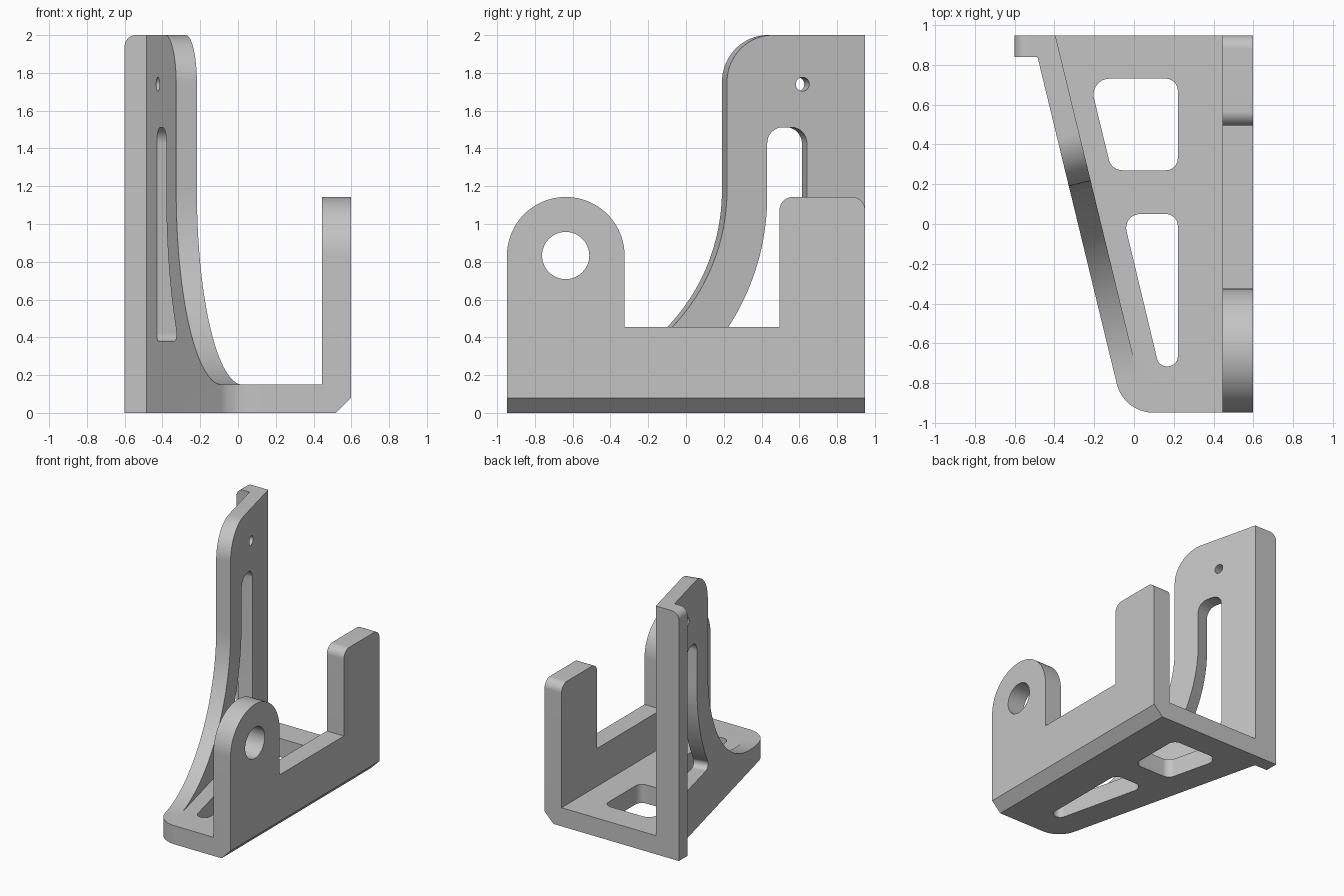
import bpy, bmesh, math
from mathutils import Vector, Matrix

if "Cube" in bpy.data.objects:
    bpy.data.objects.remove(bpy.data.objects["Cube"])

TAN = 0.2425                       # lean of the slanted wall in plan
ANG = math.atan(TAN)
COS, SIN = math.cos(ANG), math.sin(ANG)
Y = 0.948                          # half depth

grey = bpy.data.materials.new("grey")
grey.diffuse_color = (0.55, 0.55, 0.55, 1)
grey.use_nodes = True
grey.node_tree.nodes["Principled BSDF"].inputs["Base Color"].default_value = grey.diffuse_color


def rounded(corners, seg=16):
    """Outline with each (a, b, radius) corner replaced by an arc."""
    out, n = [], len(corners)
    for i, (a, b, r) in enumerate(corners):
        p = Vector((a, b))
        if r == 0:
            out.append(p)
            continue
        d0 = (Vector(corners[i - 1][:2]) - p).normalized()
        d1 = (Vector(corners[(i + 1) % n][:2]) - p).normalized()
        half = d0.angle(d1) / 2
        c = p + (d0 + d1).normalized() * (r / math.sin(half))
        v0 = p + d0 * (r / math.tan(half)) - c
        v1 = p + d1 * (r / math.tan(half)) - c
        turn = math.atan2(v0.x * v1.y - v0.y * v1.x, v0.dot(v1))
        for k in range(seg + 1):
            out.append(c + Matrix.Rotation(turn * k / seg, 2) @ v0)
    return out


def circle(a, b, r, seg=48):
    return [Vector((a + r * math.cos(k * math.tau / seg),
                    b + r * math.sin(k * math.tau / seg))) for k in range(seg)]


def prism(name, outline, place, depth):
    """Place a flat outline in space and extrude it along depth."""
    bm = bmesh.new()
    lo = [bm.verts.new(place(p.x, p.y)) for p in outline]
    hi = [bm.verts.new(v.co + Vector(depth)) for v in lo]
    bm.faces.new(lo)
    bm.faces.new(hi[::-1])
    for i in range(len(lo)):
        bm.faces.new((lo[i], lo[i - 1], hi[i - 1], hi[i]))
    bmesh.ops.recalc_face_normals(bm, faces=bm.faces)
    me = bpy.data.meshes.new(name)
    bm.to_mesh(me)
    bm.free()
    me.materials.append(grey)
    ob = bpy.data.objects.new(name, me)
    bpy.context.collection.objects.link(ob)
    return ob


def combine(ob, tool, op):
    """Apply a boolean and discard the tool."""
    mod = ob.modifiers.new(op, 'BOOLEAN')
    mod.operation, mod.object, mod.solver = op, tool, 'EXACT'
    bpy.context.view_layer.objects.active = ob
    bpy.ops.object.modifier_apply(modifier=mod.name)
    bpy.data.objects.remove(tool)


def in_plan(z):
    return lambda a, b: (a, b, z)


def in_side(x):
    return lambda a, b: (x, a, b)


def on_wall(offset):
    """Map (distance along, z) on the inner wall face, moved outward by offset."""
    return lambda s, z: (-0.395 - SIN * s - COS * offset, Y + COS * s - SIN * offset, z)


def along(y):
    return (y - Y) / COS


def outer_x(y):
    return -0.485 - TAN * (y - 0.84)


outward = Vector((-COS, -SIN, 0))

# Oversized base slab with two lightening windows
slab = rounded([(-0.9, -1.25, 0), (0.5, -1.25, 0), (0.5, 1.25, 0), (-0.9, 1.25, 0)])
bracket = prism("bracket", slab, in_plan(-0.1), (0, 0, 0.25))
windows = [
    [(-0.225, 0.73, 0.08), (0.22, 0.73, 0.06), (0.22, 0.27, 0.06), (-0.113, 0.27, 0.07)],
    [(-0.058, 0.05, 0.07), (0.22, 0.05, 0.06), (0.22, -0.715, 0.05), (0.125, -0.715, 0.05)],
]
for w in windows:
    combine(bracket, prism("window", rounded(w), in_plan(-0.3), (0, 0, 0.7)), 'DIFFERENCE')

# Slanted wall with a large fillet sweeping into the base
R, zb, edge = 1.03, 0.149, along(0.217)
wall = prism("slanted_wall", rounded([
    (0.15, -0.05, 0), (0.15, 2, 0), (edge, 2, 0.25), (edge, zb, R),
    (along(-1.1), zb, 0), (along(-1.1), -0.05, 0)], 32), on_wall(0), outward * 0.16)

# Curved slot following the fillet, and the small hole above it
r2, zc = R + along(0.43) - edge, 1.15
end = math.asin((zc - 0.38) / r2)
curve = [(edge - R + r2 * math.cos(end * k / 24), zc - r2 * math.sin(end * k / 24), 0)
         for k in range(25)]
curve[-1] = curve[-1][:2] + (0.04,)
slot = curve + [(along(0.64), 0.38, 0.04), (along(0.64), 1.512, 0.085), (along(0.43), 1.512, 0.085)]
combine(wall, prism("slot", rounded(slot), on_wall(-0.1), outward * 0.4), 'DIFFERENCE')
combine(wall, prism("pin_hole", circle(along(0.617), 1.74, 0.037, 24), on_wall(-0.1), outward * 0.4),
        'DIFFERENCE')
combine(bracket, wall, 'UNION')

# Trim slab and wall together to the tapered plan
plan = rounded([(outer_x(Y), Y, 0), (outer_x(-Y), -Y, 0.19), (0.7, -Y, 0), (0.7, Y, 0)])
combine(bracket, prism("trim", plan, in_plan(0), (0, 0, 2.5)), 'INTERSECT')

# Upright flange on the back edge
flange = prism("back_flange", rounded([(-0.6, 0, 0), (-0.6, 2, 0.06), (-0.45, 2, 0), (-0.45, 0, 0)]),
               lambda a, b: (a, 0.838, b), (0, Y - 0.838, 0))
combine(bracket, flange, 'UNION')

# Side wall with a round lug at the front and a tab at the back
side = prism("side_wall", rounded([
    (-Y, 0, 0), (-Y, 1.143, 0.311), (-0.325, 1.143, 0.311), (-0.325, 0.455, 0),
    (0.495, 0.455, 0), (0.495, 1.143, 0.07), (Y, 1.143, 0.07), (Y, 0, 0)], 24),
    in_side(0.445), (0.152, 0, 0))
combine(side, prism("lug_hole", circle(-0.637, 0.833, 0.125), in_side(0.3), (0.5, 0, 0)), 'DIFFERENCE')
combine(bracket, side, 'UNION')

# Chamfer along the lower outside edge
chamfer = [Vector(p) for p in ((0.497, -0.02), (0.717, 0.2), (0.717, -0.02))]
combine(bracket, prism("chamfer", chamfer, lambda a, b: (a, -1.2, b), (0, 2.4, 0)), 'DIFFERENCE')

bpy.ops.object.select_all(action='DESELECT')
bracket.select_set(True)
bpy.context.view_layer.objects.active = bracket
bpy.ops.object.shade_smooth_by_angle(angle=math.radians(30))
